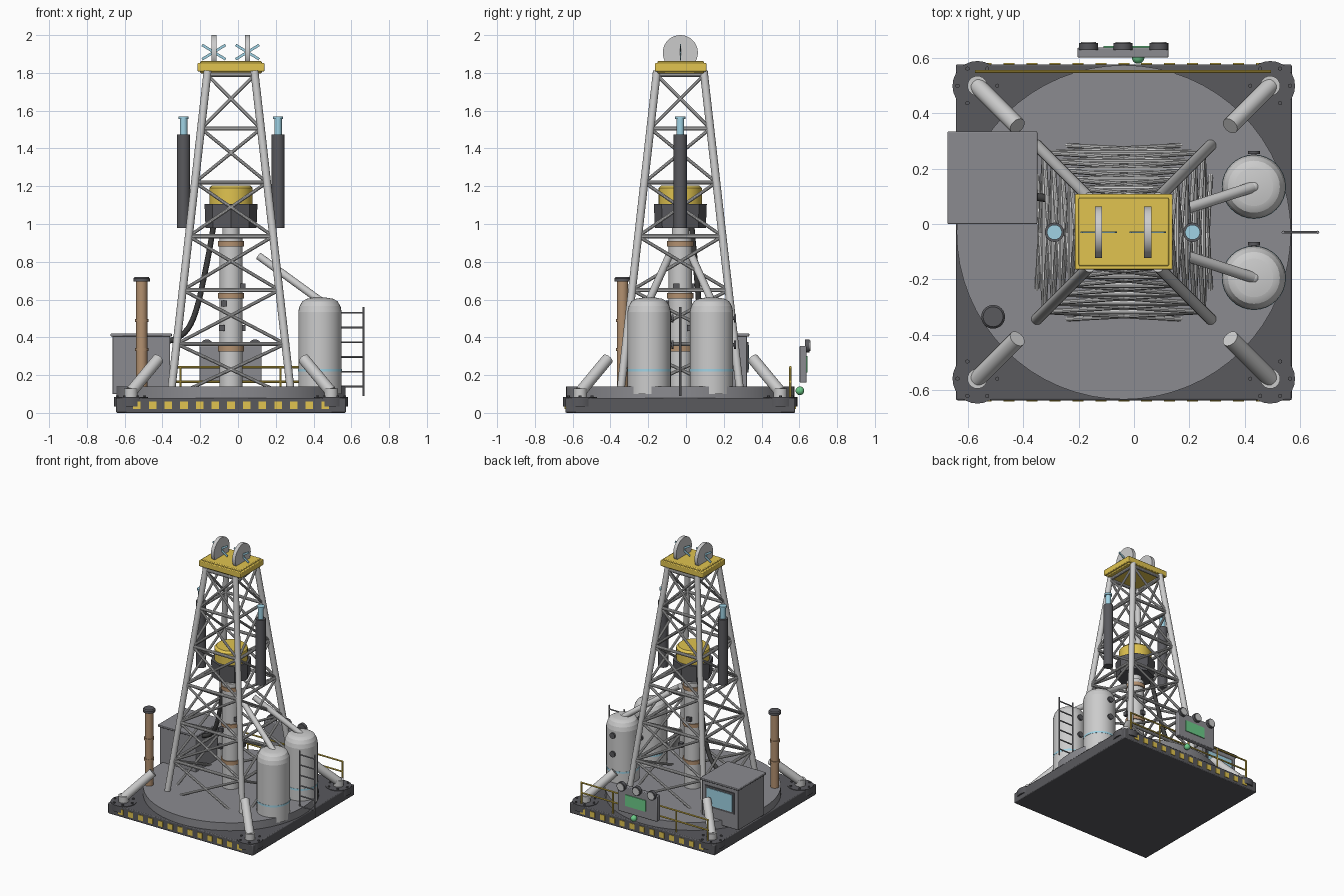
import bpy, bmesh, math
from mathutils import Vector, Matrix

if "Cube" in bpy.data.objects:
    bpy.data.objects.remove(bpy.data.objects["Cube"])

CX, CY = -0.037, -0.03          # tower axis
CORNERS = [(-1, -1), (1, -1), (1, 1), (-1, 1)]
DARK, MID, STEEL = (0.10, 0.10, 0.11), (0.26, 0.26, 0.28), (0.55, 0.56, 0.58)
YELLOW, BLUE, TAN, GREEN = (0.75, 0.55, 0.08), (0.35, 0.65, 0.78), (0.45, 0.28, 0.16), (0.15, 0.6, 0.25)
mats = {}


def cyl(bm, a, b, r, r2=None, n=24):
    a, b = Vector(a), Vector(b)
    d = b - a
    m = Matrix.Translation((a + b) / 2) @ d.to_track_quat('Z', 'Y').to_matrix().to_4x4()
    bmesh.ops.create_cone(bm, cap_ends=True, segments=n, radius1=r,
                          radius2=r if r2 is None else r2, depth=d.length, matrix=m)


def box(bm, x0, x1, y0, y1, z0, z1):
    m = Matrix.Translation(((x0 + x1) / 2, (y0 + y1) / 2, (z0 + z1) / 2))
    bmesh.ops.create_cube(bm, size=1, matrix=m @ Matrix.Diagonal((x1 - x0, y1 - y0, z1 - z0, 1)))


def ball(bm, c, r):
    bmesh.ops.create_uvsphere(bm, u_segments=16, v_segments=10, radius=r, matrix=Matrix.Translation(c))


def lathe(bm, x, y, profile, n=32):
    for (r0, z0), (r1, z1) in zip(profile, profile[1:]):
        cyl(bm, (x, y, z0), (x, y, z1), r0, r1, n)


def add_object(name, data, color):
    ob = bpy.data.objects.new(name, data)
    bpy.context.collection.objects.link(ob)
    if color not in mats:
        mats[color] = bpy.data.materials.new("paint_%d" % len(mats))
        mats[color].diffuse_color = (*color, 1)
    data.materials.append(mats[color])
    return ob


def part(name, color, build, bevel=0):
    bm = bmesh.new()
    build(bm)
    me = bpy.data.meshes.new(name)
    bm.to_mesh(me)
    bm.free()
    me.shade_smooth()
    me.set_sharp_from_angle(angle=math.radians(32))
    ob = add_object(name, me, color)
    if bevel:
        mod = ob.modifiers.new("bevel", 'BEVEL')
        mod.width, mod.segments = bevel, 2
    return ob


# base slab, round deck, corner pads and hazard stripes
part("base_slab", DARK, lambda b: box(b, CX - .608, CX + .608, CY - .608, CY + .608, 0, .08), .006)
part("round_deck", MID, lambda b: cyl(b, (CX, CY, .08), (CX, CY, .14), .605, n=64))


def pads(b):
    for sx, sy in CORNERS:
        x, y = CX + sx * .53, CY + sy * .53
        cyl(b, (x, y, .035), (x, y, .084), .09)
        for k in range(6):
            t = k * math.pi / 3
            cyl(b, (x + .072 * math.cos(t), y + .072 * math.sin(t), .08),
                (x + .072 * math.cos(t), y + .072 * math.sin(t), .092), .008, n=6)
part("corner_pads", DARK, pads)


def stripes(b):
    for k in range(13):
        x = CX + (k - 6) * .083
        for s in (-1, 1):
            y = CY + s * .609
            box(b, x - .02, x + .02, y - .003, y + .003, .02, .06)
part("hazard_stripes", YELLOW, stripes)

# diagonal corner stays with round feet
def stays(b):
    for sx, sy in CORNERS:
        foot = (CX + sx * .53, CY + sy * .53, .11)
        cyl(b, (*foot[:2], .08), (*foot[:2], .13), .036)
        cyl(b, foot, (CX + sx * .385, CY + sy * .385, .285), .031)
part("corner_stays", STEEL, stays)

# lattice tower
def leg(i, z):
    h = .318 - (z - .1) * (.318 - .125) / 1.7
    return Vector((CX + CORNERS[i % 4][0] * h, CY + CORNERS[i % 4][1] * h, z))


part("tower_legs", STEEL, lambda b: [cyl(b, leg(i, .1), leg(i, 1.81), .021, n=16) for i in range(4)])


def braces(b):
    levels = [.08 + .285 * k for k in range(7)]
    for i in range(4):
        for z0, z1 in zip(levels, levels[1:]):
            cyl(b, leg(i, z1), leg(i + 1, z1), .011, n=10)
            cyl(b, leg(i, z0), leg(i + 1, z1), .009, n=10)
            cyl(b, leg(i + 1, z0), leg(i, z1), .009, n=10)
part("tower_braces", STEEL, braces)


def crown(b):
    box(b, -.214, .14, -.165, .108, 1.808, 1.852)
    box(b, -.2, .126, -.152, .095, 1.798, 1.862)
part("crown_block", YELLOW, crown, .005)

# crown pulleys with crossed guards
for side, x in (("left", -.128), ("right", .05)):
    part(side + "_pulley", STEEL, lambda b: cyl(b, (x - .013, CY, 1.907), (x + .013, CY, 1.907), .093, n=40))

    def guard(b):
        for s in (-1, 1):
            v = Vector((.062, 0, s * .038))
            m = Matrix.Translation((x, CY, 1.91)) @ Matrix.Rotation(-s * .55, 4, 'Y')
            bmesh.ops.create_cube(b, size=1, matrix=m @ Matrix.Diagonal((v.length * 2, .006, .014, 1)))
    part(side + "_pulley_guard", BLUE, guard)

# drill string with collars and clamps
part("drill_pipe", STEEL, lambda b: lathe(b, CX, CY, [(.062, .1), (.062, .94), (.045, .94001), (.045, .985)]))
part("drill_collars", TAN, lambda b: [cyl(b, (CX, CY, z - .014), (CX, CY, z + .014), .07, n=32)
                                      for z in (.34, .62, .895)])


def clamps(b):
    for x, y, z in ((-.085, -.09, .45), (-.075, -.09, .58), (.025, -.05, .67), (.025, .02, .45), (-.05, .03, .67)):
        box(b, x - .016, x + .016, y - .016, y + .016, z - .016, z + .016)
part("pipe_clamps", DARK, clamps)

# rotary drive head
part("drive_housing", DARK, lambda b: lathe(b, CX, CY, [(.135, .98), (.14, 1.105)], 8))
part("drive_cap", YELLOW, lambda b: lathe(b, CX, CY, [(.115, 1.1), (.115, 1.19), (.1, 1.205)]))

# hydraulic rams beside the tower
for side, x in (("left", -.288), ("right", .212)):
    part(side + "_ram_body", DARK, lambda b: cyl(b, (x, CY, .98), (x, CY, 1.475), .035))
    part(side + "_ram_rod", BLUE, lambda b: lathe(b, x, CY, [(.02, 1.47), (.02, 1.555), (.027, 1.556), (.027, 1.57)]))

# storage tanks, bands, valves and feed pipes
for side, y, ye in (("front", -.195, -.09), ("rear", .135, .03)):
    x = .434
    part(side + "_tank", STEEL, lambda b: lathe(
        b, x, y, [(.115, .1), (.115, .535), (.108, .565), (.094, .59), (.07, .604), (.035, .61)]))
    part(side + "_tank_band", BLUE, lambda b: cyl(b, (x, y, .218), (x, y, .232), .1165, n=32))

    def valves(b):
        for z in (.36, .5):
            cyl(b, (x, y + .1, z), (x, y + .125, z), .009, n=12)
            cyl(b, (x, y + .118, z), (x, y + .13, z), .022, n=16)
    part(side + "_tank_valves", DARK, valves)

    def feed(b):
        cyl(b, (x, y, .595), (.11, ye, .83), .02)
        ball(b, (x, y, .595), .022)
    part(side + "_feed_pipe", STEEL, feed)

# ladder between the tanks
def ladder(b):
    for x in (.54, .665):
        cyl(b, (x, CY, .09), (x, CY, .56), .006, n=8)
    for k in range(6):
        z = .14 + k * .078
        cyl(b, (.54, CY, z), (.665, CY, z), .005, n=8)
part("ladder", MID, ladder)

# control cabin and window
def cabin(b):
    box(b, -.665, -.36, .012, .323, .1, .41)
    box(b, -.675, -.35, 0, .335, .405, .42)
part("control_cabin", MID, cabin, .004)
part("cabin_window_frame", DARK, lambda b: box(b, -.635, -.39, .32, .33, .215, .375))
part("cabin_window", BLUE, lambda b: box(b, -.62, -.405, .325, .334, .23, .36))

# exhaust stack
def stack(b):
    cyl(b, (-.51, -.336, .1), (-.51, -.336, .7), .03)
    for z in (.335, .49):
        cyl(b, (-.51, -.336, z - .008), (-.51, -.336, z + .008), .035)
part("exhaust_stack", TAN, stack)


part("exhaust_cap", DARK, lambda b: lathe(b, -.51, -.336, [(.043, .695), (.043, .712), (.036, .72)]))

# rear guard rail
def rail(b):
    for k in range(5):
        x = -.57 + k * .265
        cyl(b, (x, .552, .08), (x, .552, .245), .006, n=8)
    for z in (.165, .242):
        cyl(b, (-.576, .552, z), (.496, .552, z), .006, n=8)
part("guard_rail", YELLOW, rail)

# instrument console behind the rail
part("console", MID, lambda b: box(b, -.205, .125, .602, .638, .16, .355), .005)
part("console_screen", GREEN, lambda b: box(b, -.11, .06, .636, .644, .215, .3))


def dials(b):
    for x in (-.165, -.04, .09):
        cyl(b, (x, .63, .355), (x, .655, .355), .034)
part("console_dials", DARK, dials)
part("dial_faces", STEEL, lambda b: [cyl(b, (x, .65, .355), (x, .658, .355), .027) for x in (-.165, -.04, .09)])
part("indicator_lamp", GREEN, lambda b: ball(b, (.015, .603, .117), .023))

# supply hose from cabin to drive head
cu = bpy.data.curves.new("supply_hose", 'CURVE')
cu.dimensions, cu.bevel_depth, cu.bevel_resolution, cu.use_fill_caps = '3D', .015, 3, True
sp = cu.splines.new('NURBS')
path = [(-.13, .03, .99), (-.15, .04, .86), (-.18, .06, .72), (-.22, .07, .52), (-.28, .09, .4), (-.37, .1, .38)]
sp.points.add(len(path) - 1)
for p, co in zip(sp.points, path):
    p.co = (*co, 1)
sp.use_endpoint_u, sp.order_u = True, 4
add_object("supply_hose", cu, (0.05, 0.05, 0.05))

for m in bpy.data.materials:
    if m.users and not m.is_grease_pencil:
        m.use_nodes = True
        m.node_tree.nodes["Principled BSDF"].inputs["Base Color"].default_value = m.diffuse_color
